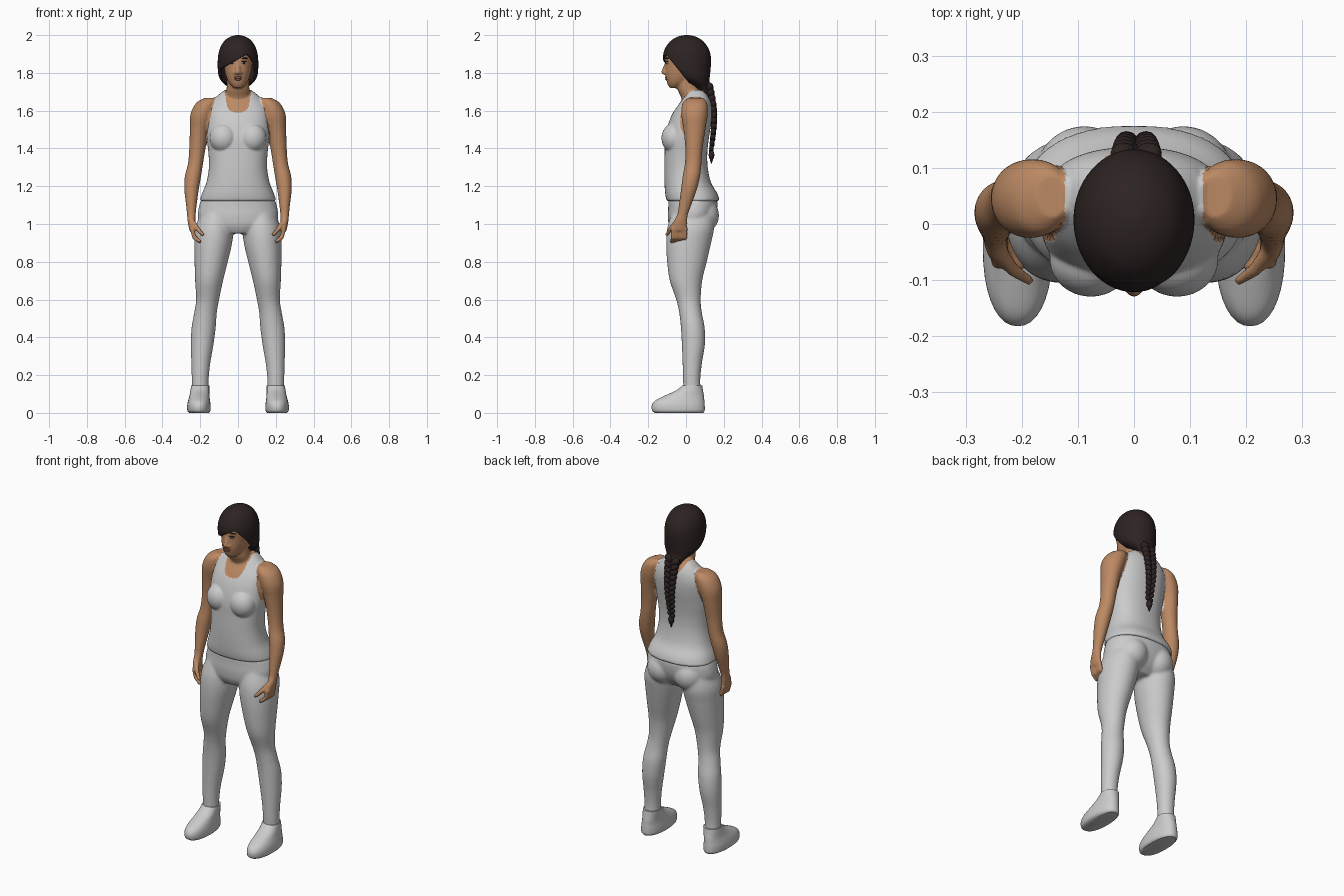
import bpy
import bmesh
from math import sin, cos, pi, tau, radians, copysign
from mathutils import Vector, Matrix, Euler

cube = bpy.data.objects.get("Cube")
if cube:
    bpy.data.objects.remove(cube, do_unlink=True)


def material(name, colour):
    mat = bpy.data.materials.new(name)
    mat.use_nodes = True
    rgba = (*colour, 1)
    mat.diffuse_color = rgba
    shader = next(n for n in mat.node_tree.nodes if n.type == 'BSDF_PRINCIPLED')
    shader.inputs["Base Color"].default_value = rgba
    shader.inputs["Roughness"].default_value = 0.8
    return mat


skin = material("skin", (0.50, 0.25, 0.125))
cloth = material("grey cloth", (0.6, 0.6, 0.6))
hair_brown = material("dark hair", (0.026, 0.017, 0.016))
lip_tone = material("lips", (0.34, 0.13, 0.08))
eye_white = material("eye white", (0.55, 0.5, 0.46))


def bridge(bm, loops):
    """Join loops of points into a closed tube with capped ends."""
    rings = [[bm.verts.new(p) for p in loop] for loop in loops]
    for low, high in zip(rings, rings[1:]):
        for i in range(len(low)):
            j = (i + 1) % len(low)
            bm.faces.new((low[i], low[j], high[j], high[i]))
    bm.faces.new(rings[0])
    bm.faces.new(rings[-1])


def loft(bm, rows, side=1, power=2.0, segments=36, steps=5):
    """Closed smooth skin through level rings given as (z, x, y, rx, ry)."""
    rows = [Vector(r) for r in rows]
    rows = [rows[0]] + rows + [rows[-1]]
    path = []
    for a, b, c, d in zip(rows, rows[1:], rows[2:], rows[3:]):
        for k in range(steps):
            t = k / steps
            path.append(b + (c - a) * (t / 2) + (a * 2 - b * 5 + c * 4 - d) * (t * t / 2)
                        + (b * 3 - a - c * 3 + d) * (t ** 3 / 2))
    path.append(rows[-1])

    def bulge(v):
        return copysign(abs(v) ** (2 / power), v)

    turns = [tau * i / segments for i in range(segments)]
    bridge(bm, [[(side * (x + max(rx, 0.002) * bulge(cos(a))), y + max(ry, 0.002) * bulge(sin(a)), z)
                 for a in turns] for z, x, y, rx, ry in path])


def ball(bm, centre, radii, turn=(0, 0, 0), segments=16, levels=10):
    place = Matrix.LocRotScale(Vector(centre), Euler(turn), Vector(radii))
    turns = [tau * i / segments for i in range(segments)]
    tilts = [0.06 + (pi - 0.12) * k / levels for k in range(levels + 1)]
    bridge(bm, [[place @ Vector((sin(b) * cos(a), sin(b) * sin(a), cos(b))) for a in turns] for b in tilts])


def beads(bm, start, end, r0, r1, count=6):
    a, b = Vector(start), Vector(end)
    for i in range(count):
        t = i / (count - 1)
        ball(bm, a.lerp(b, t), [r0 + (r1 - r0) * t] * 3, segments=10, levels=6)


def finish(name, bm, *mats):
    bmesh.ops.recalc_face_normals(bm, faces=bm.faces)
    mesh = bpy.data.meshes.new(name)
    bm.to_mesh(mesh)
    bm.free()
    obj = bpy.data.objects.new(name, mesh)
    bpy.context.collection.objects.link(obj)
    for mat in mats:
        mesh.materials.append(mat)
    return obj


def shade(obj, angle=45):
    bpy.ops.object.select_all(action='DESELECT')
    obj.select_set(True)
    bpy.context.view_layer.objects.active = obj
    bpy.ops.object.shade_smooth_by_angle(angle=radians(angle))


def fuse(obj, voxel, rounds, *mats):
    """Merge overlapping volumes into one soft surface."""
    remesh = obj.modifiers.new("merge", 'REMESH')
    remesh.mode = 'VOXEL'
    remesh.voxel_size = voxel
    soften = obj.modifiers.new("soften", 'SMOOTH')
    soften.factor = 0.5
    soften.iterations = rounds
    graph = bpy.context.evaluated_depsgraph_get()
    mesh = bpy.data.meshes.new_from_object(obj.evaluated_get(graph))
    obj.modifiers.clear()
    obj.data = mesh
    mesh.materials.clear()
    for mat in mats:
        mesh.materials.append(mat)


# Torso, neck and head
body = bmesh.new()
loft(body, [(1.125, 0, .037, .198, .136), (1.16, 0, .028, .187, .134), (1.22, 0, .009, .163, .119),
            (1.30, 0, 0, .15, .111), (1.38, 0, 0, .153, .109), (1.46, 0, .006, .162, .112),
            (1.54, 0, .022, .163, .108), (1.60, 0, .037, .158, .096), (1.65, 0, .05, .13, .077),
            (1.69, 0, .055, .09, .056), (1.71, 0, .05, .06, .045)], power=2.3, segments=56)
loft(body, [(1.64, 0, .045, .075, .06), (1.68, 0, .03, .066, .06), (1.72, 0, .012, .06, .058),
            (1.80, 0, .012, .058, .056)])
loft(body, [(1.72, 0, -.06, .022, .025), (1.735, 0, -.055, .038, .04), (1.755, 0, -.042, .052, .06),
            (1.79, 0, -.02, .066, .09), (1.84, 0, -.01, .075, .1), (1.89, 0, -.005, .079, .105),
            (1.94, 0, 0, .07, .095), (1.98, 0, 0, .03, .04)], power=2.15)
beads(body, (0, -.103, 1.855), (0, -.118, 1.805), .009, .014)

# Chest, arms, palms and fingers
for s in (1, -1):
    ball(body, (s * .077, -.062, 1.455), (.07, .064, .075), segments=28, levels=18)
    ball(body, (s * .013, -.11, 1.8), (.011, .012, .008))
    loft(body, [(1.668, .145, .05, .03, .04), (1.64, .166, .047, .056, .065), (1.58, .188, .045, .064, .07),
                (1.50, .205, .045, .05, .058), (1.40, .215, .042, .043, .046), (1.32, .225, .038, .04, .044),
                (1.25, .239, .028, .043, .046), (1.18, .246, .015, .038, .042), (1.10, .247, -.005, .028, .033),
                (1.05, .247, -.018, .023, .028), (1.01, .246, -.03, .02, .036), (.965, .24, -.036, .017, .041)],
         side=s, segments=28)
    for y in (-.068, -.047, -.025, -.004):
        knuckle = (s * .232, y, .93)
        beads(body, (s * .243, y, .975), knuckle, .013, .012)
        beads(body, knuckle, (s * .203, y - .008, .908), .012, .01)
    beads(body, (s * .24, -.05, 1.01), (s * .215, -.082, .975), .015, .013)
    beads(body, (s * .215, -.082, .975), (s * .188, -.1, .945), .013, .01)

figure = finish("body_with_tank_top", body)
fuse(figure, 0.006, 4, skin, cloth)


# Tank top: cut out by neckline and armholes, then lifted off the skin
def is_top(c):
    x, z = abs(c.x), c.z
    if z < 1.1 or z > 1.705:
        return False
    edge = .165 - .2 * (z - 1.46) if z > 1.46 else .165 + .11 * (1.46 - z)
    rise = min(max(c.y / .1 + .5, 0), 1)
    return x < edge and z < 1.59 + .06 * rise + .08 * (x / .072) ** 4


bm = bmesh.new()
bm.from_mesh(figure.data)
bm.normal_update()
covered = set()
for face in bm.faces:
    face.material_index = int(is_top(face.calc_center_median()))
    if face.material_index:
        covered.update(face.verts)
for v in covered:
    v.co += v.normal * .004
bm.to_mesh(figure.data)
bm.free()
shade(figure, 60)

# Leggings: hips, seat and both legs
legs = bmesh.new()
loft(legs, [(1.17, 0, .025, .165, .105), (1.13, 0, .035, .193, .128), (1.09, 0, .036, .207, .13),
            (1.04, 0, .03, .212, .126), (.99, 0, .02, .19, .11), (.95, 0, .01, .1, .08)],
     power=2.2, segments=56)
for s in (1, -1):
    ball(legs, (s * .088, .083, 1.045), (.09, .092, .095), segments=28, levels=18)
    loft(legs, [(1.06, .115, .035, .08, .11), (.98, .125, .025, .101, .124), (.90, .131, .014, .1, .119),
                (.80, .142, .005, .088, .105), (.70, .153, 0, .074, .086), (.60, .161, .013, .061, .065),
                (.53, .172, .024, .06, .06), (.45, .182, .036, .064, .063), (.36, .19, .039, .06, .061),
                (.26, .197, .033, .05, .051), (.18, .2, .03, .045, .046), (.12, .2, .032, .044, .046)], side=s)
leggings = finish("leggings", legs)
fuse(leggings, 0.008, 4, cloth)
shade(leggings, 60)

# Shoes
for s, label in ((1, "left"), (-1, "right")):
    bm = bmesh.new()
    loft(bm, [(0, .206, -.037, .052, .128), (.012, .207, -.04, .061, .139), (.04, .207, -.041, .062, .14),
              (.065, .206, -.033, .058, .13), (.09, .204, -.01, .053, .105), (.118, .202, .018, .05, .072),
              (.145, .2, .033, .048, .053)], side=s, power=2.2)
    shade(finish(label + "_shoe", bm, cloth))

# Hair cap with a slanted fringe and an open face
bm = bmesh.new()
loft(bm, [(1.68, 0, .115, .028, .028), (1.72, 0, .088, .05, .045), (1.75, 0, .057, .082, .067),
          (1.78, 0, .03, .101, .096), (1.82, 0, .012, .107, .118), (1.87, 0, .006, .107, .127),
          (1.92, 0, .004, .099, .119), (1.965, 0, .004, .076, .09), (1.99, 0, .004, .043, .052),
          (2.0, 0, .004, .01, .012)], segments=56)
bmesh.ops.recalc_face_normals(bm, faces=bm.faces)
fringe, temple = Vector((-.55, 0, 1)), Vector((0, 1, .8))
fringe_at, temple_at = Vector((0, 0, 1.872)), Vector((0, -.05, 1.83))
for at, normal in ((fringe_at, fringe), (temple_at, temple)):
    bmesh.ops.bisect_plane(bm, geom=bm.verts[:] + bm.edges[:] + bm.faces[:], plane_co=at, plane_no=normal)
opening = [f for f in bm.faces
           if (f.calc_center_median() - fringe_at).dot(fringe) < 0
           and (f.calc_center_median() - temple_at).dot(temple) < 0]
bmesh.ops.delete(bm, geom=opening, context='FACES')
hair = finish("hair_cap", bm, hair_brown)
shell = hair.modifiers.new("thickness", 'SOLIDIFY')
shell.thickness = 0.012
shell.offset = -1
shade(hair)

# Braid: crossing pairs of tilted lobes that shrink to a tuft
bm = bmesh.new()
levels = 12
for i in range(levels):
    t = i / (levels - 1)
    z = 1.715 - .32 * t
    y = .122 + .034 * sin(min(t * 1.5, 1) * tau / 4) - .022 * t * t
    w = .027 - .013 * t
    for s in (1, -1):
        ball(bm, (.004 + s * w * .75, y, z + s * .006), (w * .8, w * .85, w * 1.15), (radians(-12), s * radians(38), 0))
ball(bm, (.004, .135, 1.365), (.017, .015, .026))
beads(bm, (.004, .135, 1.35), (.004, .134, 1.322), .011, .003)
shade(finish("braid", bm, hair_brown))

# Face details
for s, label in ((1, "left"), (-1, "right")):
    for part, centre, radii, mat in (
            ("eye", (.031, -.1, 1.853), (.014, .006, .006), eye_white),
            ("iris", (.031, -.104, 1.853), (.006, .004, .006), hair_brown),
            ("upper_lid", (.031, -.102, 1.86), (.017, .006, .003), hair_brown),
            ("eyebrow", (.034, -.1, 1.877), (.021, .007, .004), hair_brown)):
        bm = bmesh.new()
        ball(bm, (s * centre[0], *centre[1:]), radii, (0, 0, s * radians(18)))
        shade(finish(label + "_" + part, bm, mat))
bm = bmesh.new()
ball(bm, (0, -.103, 1.776), (.023, .008, .006))
ball(bm, (0, -.102, 1.766), (.019, .008, .006))
shade(finish("lips", bm, lip_tone))
